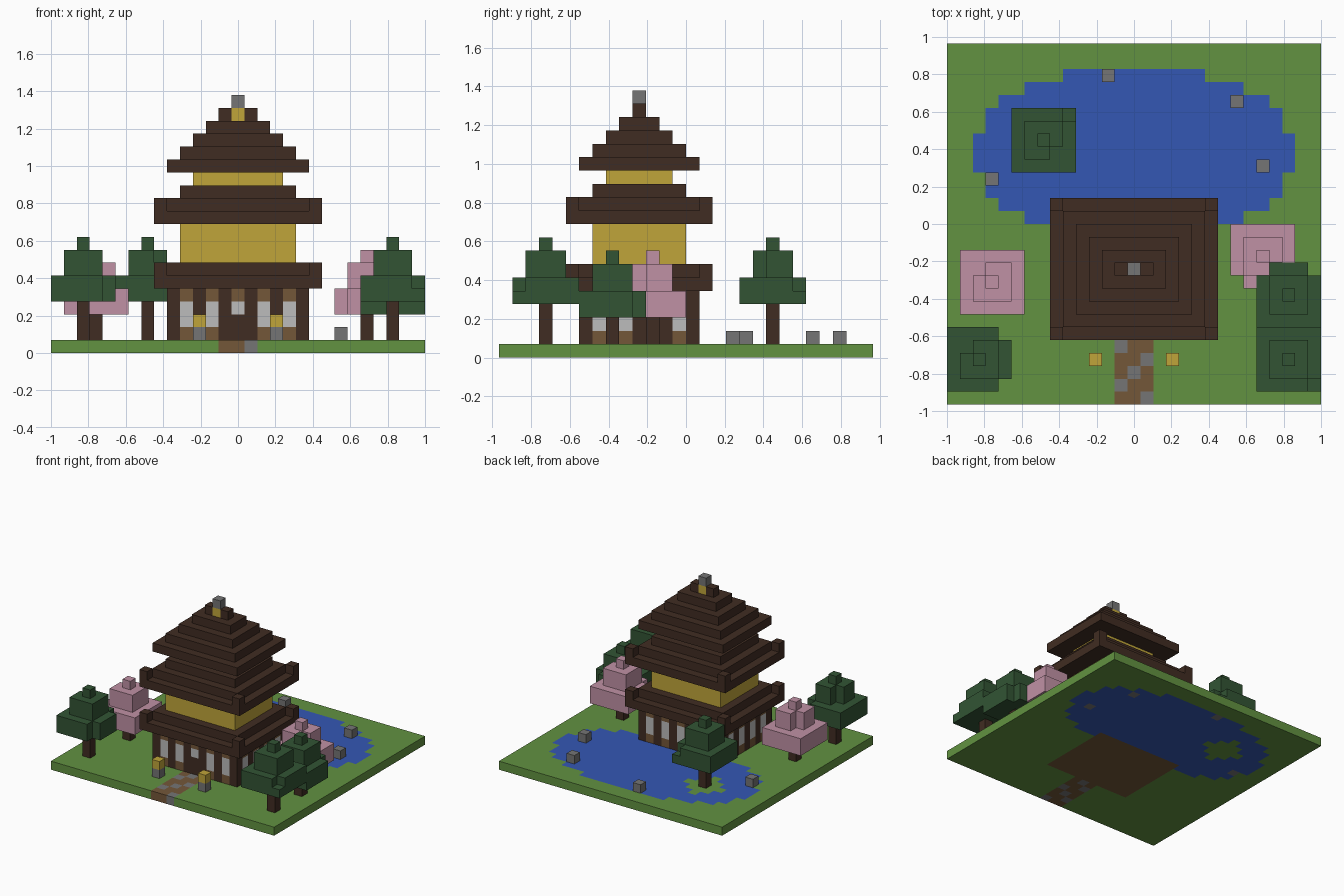
import bpy, bmesh
from mathutils import Matrix, Vector

V = 2 / 29          # size of one block
CY = -4             # pagoda centre row

cube = bpy.data.objects.get("Cube")
if cube:
    bpy.data.objects.remove(cube, do_unlink=True)


def material(name, *rgb):
    col = [((c / 255 + 0.055) / 1.055) ** 2.4 for c in rgb] + [1]
    m = bpy.data.materials.new(name)
    m.use_nodes = True
    m.diffuse_color = col
    m.node_tree.nodes["Principled BSDF"].inputs["Base Color"].default_value = col
    return m


GRASS = material("grass green", 98, 146, 65)
WATER = material("water blue", 52, 87, 180)
TIMBER = material("dark timber", 64, 44, 34)
GOLD = material("gold wall", 192, 165, 58)
STONE = material("stone grey", 117, 117, 117)
BLOSSOM = material("blossom pink", 192, 145, 165)
LEAF = material("leaf green", 50, 84, 52)
EARTH = material("earth brown", 116, 87, 57)
PANE = material("pale window", 188, 188, 188)


def finish(name, bm, mats):
    mesh = bpy.data.meshes.new(name)
    bm.to_mesh(mesh)
    bm.free()
    for m in mats:
        mesh.materials.append(m)
    ob = bpy.data.objects.new(name, mesh)
    bpy.context.collection.objects.link(ob)
    return ob


def box(name, mat, x, y, z, rx=0, ry=0, h=1):
    """Box centred on cell (x, y), reaching rx, ry cells each way, h cells high."""
    size = Vector((2 * rx + 1, 2 * ry + 1, h)) * V
    pos = Vector((x, y + 0.5, z + h / 2)) * V
    bm = bmesh.new()
    bmesh.ops.create_cube(bm, matrix=Matrix.Translation(pos) @ Matrix.Diagonal(size).to_4x4())
    return finish(name, bm, [mat])


def block(name, xs, ys, zs, rule):
    """Solid of cells; rule(x, y, z) gives each cell its material or None."""
    cells = {}
    for x in xs:
        for y in ys:
            for z in zs:
                m = rule(x, y, z)
                if m:
                    cells[x, y, z] = m
    mats = list(dict.fromkeys(cells.values()))
    bm = bmesh.new()
    for cell, m in cells.items():
        c = Vector(cell) + Vector((0, 0.5, 0.5))
        for axis in range(3):
            for s in (-1, 1):
                n = Vector((0, 0, 0))
                n[axis] = s
                if tuple(int(a + b) for a, b in zip(cell, n)) in cells:
                    continue
                u = Vector((0, 0, 0))
                u[(axis + 1) % 3] = 0.5
                w = n.cross(u)
                mid = c + n / 2
                f = bm.faces.new([bm.verts.new((mid + p) * V)
                                  for p in (-u - w, u - w, u + w, w - u)])
                f.material_index = mats.index(m)
    bmesh.ops.remove_doubles(bm, verts=bm.verts, dist=V / 100)
    return finish(name, bm, mats)


# Ground slab with pond, island, floor, path and stones
POND = [12, 12, 11, 11, 10, 8, 5]       # half width by distance from pond row
ROCKS = [(-2, 11), (8, 9), (10, 4), (-11, 3)]


def ground_rule(x, y, z):
    if (x, y) in ROCKS:
        return STONE
    if abs(x) <= 5 and abs(y - CY) <= 4:
        return EARTH
    if abs(x) <= 1 and y < CY:
        return STONE if x == (1, -1, 0)[(y + 14) % 3] else EARTH
    if abs(x + 7) + abs(y - 6) <= 2:
        return GRASS
    d = abs(y - 5)
    return WATER if d < len(POND) and abs(x) <= POND[d] else GRASS


block("ground", range(-14, 15), range(-14, 14), [0], ground_rule)
for x, y in ROCKS:
    box("pond_rock", STONE, x, y, 1)


# Ground floor: posts with windows between them, door at the front
def wall_rule(x, y, z):
    d = y - CY
    if abs(d) == 4 and abs(x) < 5:
        if x == 0 and d < 0:
            return {3: PANE, 4: EARTH}.get(z, TIMBER)
        bay = x % 2 == 0
    else:
        bay = d % 2 == 1
    if not bay:
        return TIMBER
    return PANE if z in (2, 3) else EARTH


block("ground_floor_walls", range(-5, 6), range(CY - 4, CY + 5), range(1, 5), wall_rule)

# Two wide eaves with raised corners
for z, name in ((5, "lower"), (10, "middle")):
    box(name + "_eave", TIMBER, 0, CY, z, 6, 5)
    box(name + "_roof_step", TIMBER, 0, CY, z + 1, 5, 4)
    for sx in (-6, 6):
        for sy in (-5, 5):
            box(name + "_eave_corner", TIMBER, sx, CY + sy, z + 1)
box("middle_roof_top", TIMBER, 0, CY, 12, 4, 3)

# Upper storeys
box("second_storey", GOLD, 0, CY, 7, 4, 3, 3)
box("third_storey", GOLD, 0, CY, 13, 3, 2)

# Stepped top roof and finial
for i in range(4):
    box("top_roof_step", TIMBER, 0, CY, 14 + i, 5 - i, 4 - i)
for x in (-1, 1):
    box("ridge_end", TIMBER, x, CY, 18)
box("ridge_centre", GOLD, 0, CY, 18)
box("finial", STONE, 0, CY, 19)

# Lanterns beside the path
for x in (-3, 3):
    box("lantern_post", STONE, x, -11, 1)
    box("lantern_light", GOLD, x, -11, 2)


# Trees: trunk, wide crown, narrow crown and tip, with some corners left out
def tree(kind, mat, x, y, trunk, gaps, top_gaps, crown_gaps):
    base = trunk + 1
    box(kind + "_trunk", TIMBER, x, y, 1, h=trunk)

    def rule(cx, cy, cz):
        p, k = (cx - x, cy - y), cz - base
        r = max(abs(p[0]), abs(p[1]))
        if r > (2, 2, 1, 1, 0)[k] or (k < 2 and p in gaps):
            return None
        if (k == 1 and p in top_gaps) or (k > 1 and p in crown_gaps):
            return None
        return mat

    block(kind + "_crown", range(x - 2, x + 3), range(y - 2, y + 3),
          range(base, base + 5), rule)


tree("island_tree", LEAF, -7, 6, 3, [], [(2, 2)], [(1, -1)])
tree("front_right_tree", LEAF, -12, -11, 3, [(2, 2), (2, -2)], [], [(-1, 1)])
tree("front_left_tree", LEAF, 12, -11, 3, [], [(2, -2)], [])
tree("side_tree", LEAF, 12, -6, 2, [(2, 2)], [], [])
tree("right_blossom_tree", BLOSSOM, -11, -5, 2, [], [], [(-1, 1)])
tree("left_blossom_tree", BLOSSOM, 10, -3, 2, [(-2, -2)], [], [(1, -1)])
